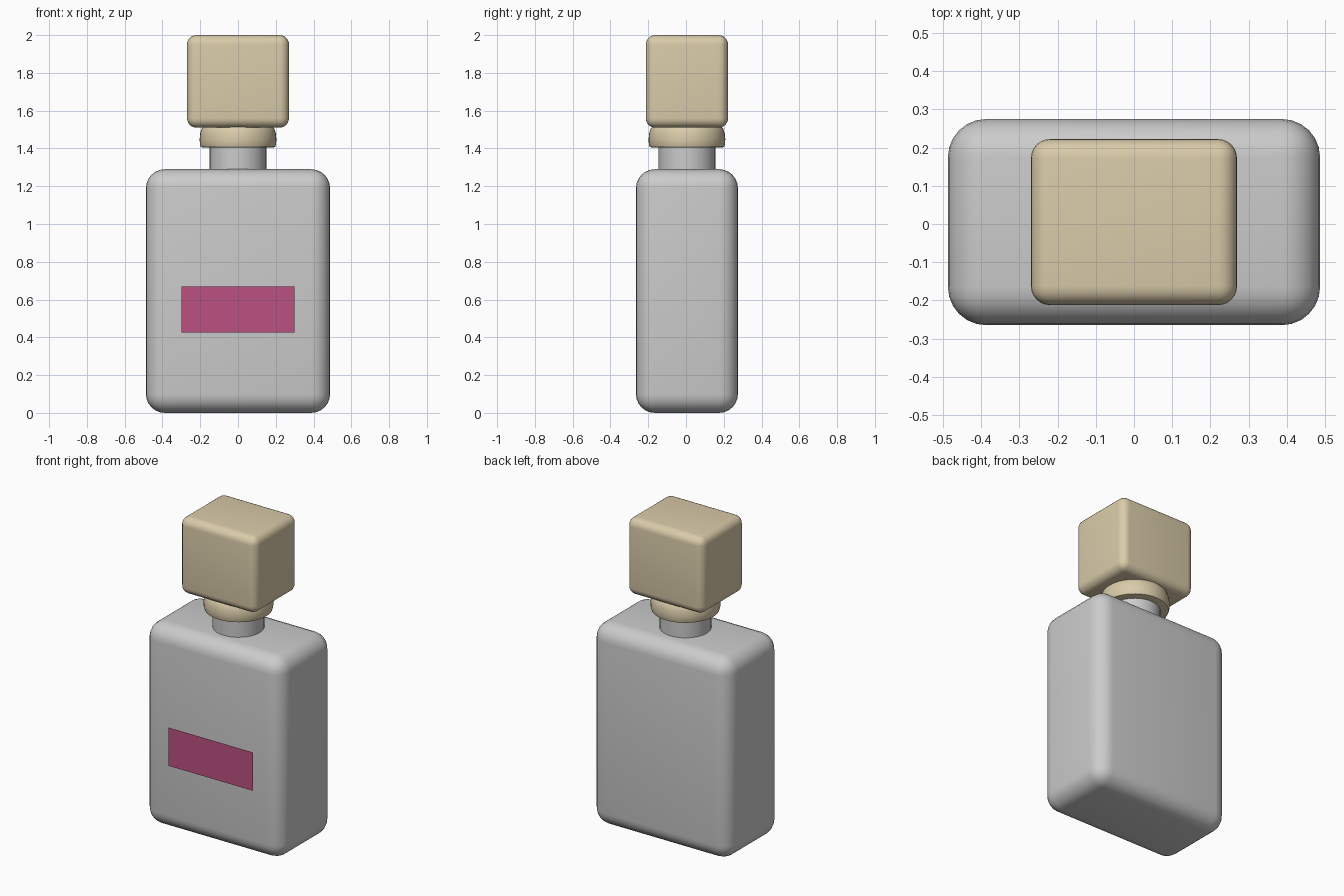
import bpy, bmesh, math

if "Cube" in bpy.data.objects:
    bpy.data.objects.remove(bpy.data.objects["Cube"])

CY = 0.005  # depth centre of the bottle; the label sits just in front


def material(name, color):
    m = bpy.data.materials.new(name)
    m.diffuse_color = color
    m.use_nodes = True
    m.node_tree.nodes["Principled BSDF"].inputs["Base Color"].default_value = m.diffuse_color
    return m


def add_object(name, bm, mat=None):
    bmesh.ops.recalc_face_normals(bm, faces=bm.faces)
    mesh = bpy.data.meshes.new(name)
    bm.to_mesh(mesh)
    bm.free()
    ob = bpy.data.objects.new(name, mesh)
    bpy.context.collection.objects.link(ob)
    if mat:
        mesh.materials.append(mat)
    return ob


def smooth(ob, angle=40):
    bpy.ops.object.select_all(action='DESELECT')
    ob.select_set(True)
    bpy.context.view_layer.objects.active = ob
    bpy.ops.object.shade_smooth_by_angle(angle=math.radians(angle))


def rounded_box(name, size, z0, radius, mat=None):
    bm = bmesh.new()
    bmesh.ops.create_cube(bm, size=1)
    for v in bm.verts:
        v.co = (v.co.x * size[0], v.co.y * size[1] + CY, (v.co.z + 0.5) * size[2] + z0)
    bmesh.ops.bevel(bm, geom=bm.edges[:], offset=radius, segments=6,
                    profile=0.5, affect='EDGES')
    ob = add_object(name, bm, mat)
    smooth(ob)
    return ob


def lathe(name, profile, mat=None, sides=48):
    bm = bmesh.new()
    rings = [[bm.verts.new((r * math.cos(2 * math.pi * i / sides),
                            r * math.sin(2 * math.pi * i / sides) + CY, z))
              for i in range(sides)] for r, z in profile]
    for a, b in zip(rings, rings[1:]):
        for i in range(sides):
            j = (i + 1) % sides
            bm.faces.new((a[i], a[j], b[j], b[i]))
    bm.faces.new(rings[0])
    bm.faces.new(rings[-1])
    ob = add_object(name, bm, mat)
    smooth(ob)
    return ob


gold = material("pale_gold", (0.70, 0.60, 0.40, 1))
pink = material("label_pink", (0.50, 0.08, 0.22, 1))

# Glass body and neck
rounded_box("bottle_body", (0.975, 0.54, 1.29), 0.0, 0.10)
lathe("bottle_neck", [(0.15, 1.27), (0.15, 1.43)])

# Collar and block cap
lathe("collar", [(0.185, 1.405), (0.197, 1.408), (0.202, 1.425), (0.203, 1.45),
                 (0.20, 1.48), (0.192, 1.505), (0.18, 1.52)], gold)
rounded_box("cap", (0.54, 0.435, 0.49), 1.51, 0.05, gold)

# Flat label panel on the front
bm = bmesh.new()
bm.faces.new([bm.verts.new((x, -0.275, z)) for x, z in
              ((-0.30, 0.425), (0.30, 0.425), (0.30, 0.67), (-0.30, 0.67))])
label = add_object("front_label", bm, pink)
